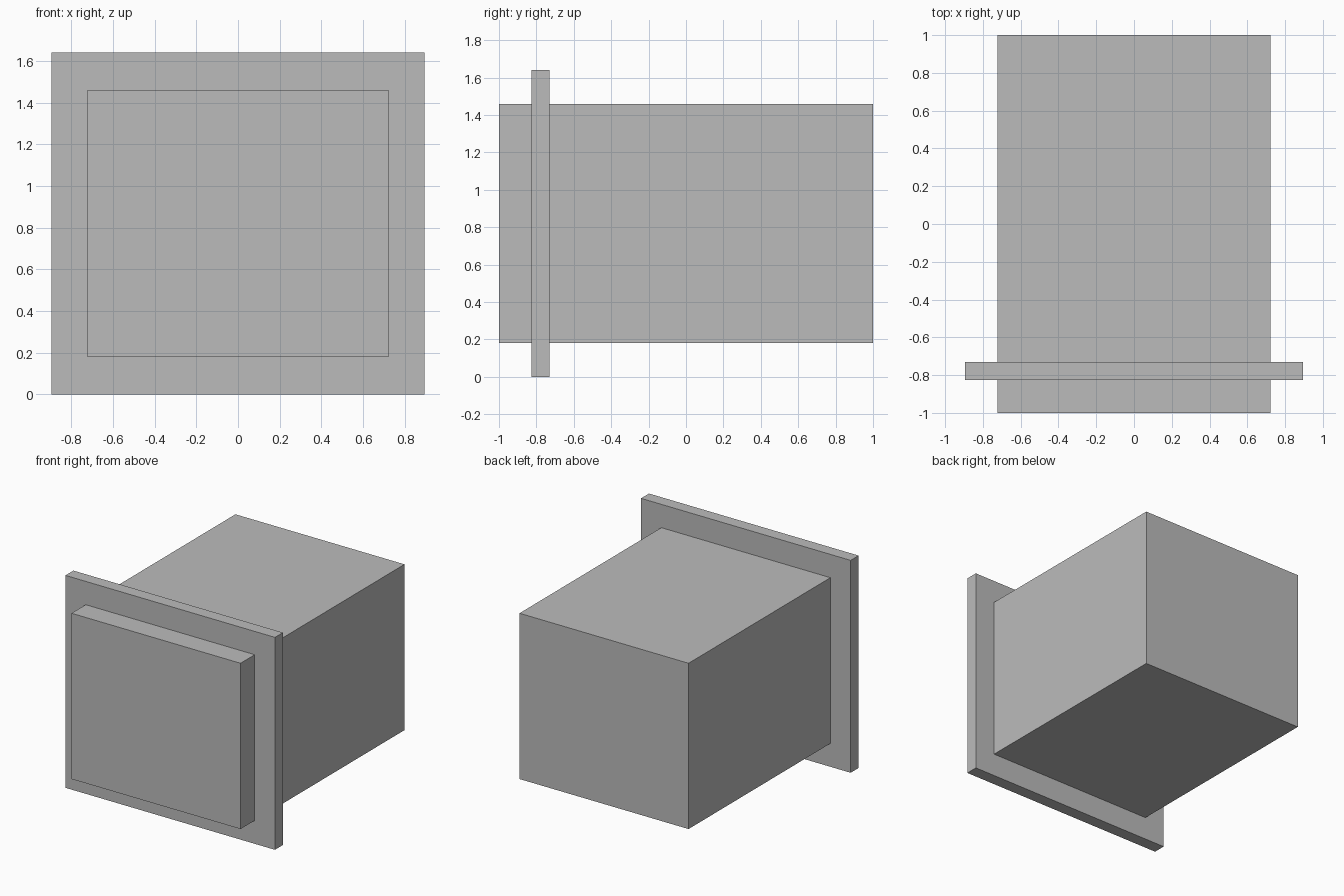
import bpy

cube = bpy.data.objects.get("Cube")
if cube:
    bpy.data.objects.remove(cube, do_unlink=True)

# Single plain grey finish
grey = bpy.data.materials.new("plain_grey")
grey.use_nodes = True
colour = (0.5, 0.5, 0.5, 1.0)
grey.diffuse_color = colour
grey.node_tree.nodes["Principled BSDF"].inputs["Base Color"].default_value = colour


def add_box(name, low, high):
    """Flat-shaded box between two opposite corners."""
    centre = [(a + b) / 2 for a, b in zip(low, high)]
    size = [b - a for a, b in zip(low, high)]
    bpy.ops.mesh.primitive_cube_add(size=1, location=centre)
    box = bpy.context.object
    box.name = name
    box.scale = size
    bpy.ops.object.transform_apply(location=False, rotation=False, scale=True)
    box.data.materials.append(grey)
    return box


# Long housing running front to back
add_box("housing", (-0.722, -1.0, 0.18), (0.722, 1.0, 1.46))

# Thin flange around the housing near the front
add_box("front_flange", (-0.895, -0.827, 0.0), (0.895, -0.73, 1.64))
